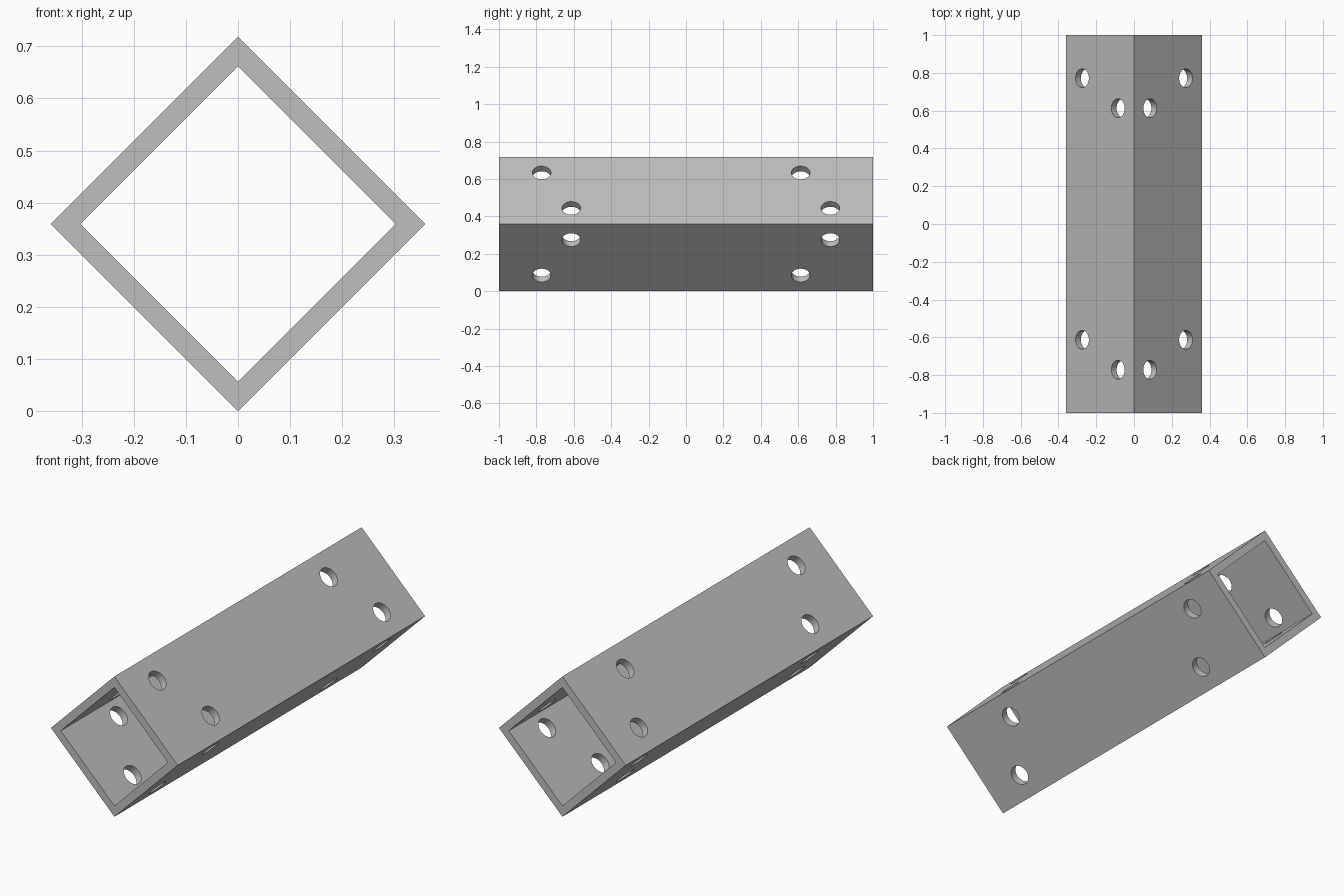
import bpy, bmesh
from math import pi, sqrt
from mathutils import Matrix, Vector

if "Cube" in bpy.data.objects:
    bpy.data.objects.remove(bpy.data.objects["Cube"])

OUTER = 0.359          # half diagonal of the tube, outside
INNER = 0.303          # half diagonal of the tube, inside
RADIUS = 0.05          # bolt hole radius
WALL = (OUTER - INNER) / sqrt(2)
MID = (OUTER + INNER) / 2 / sqrt(2)   # tube axis to middle of a wall

grey = bpy.data.materials.new("steel_grey")
grey.use_nodes = True
colour = (0.52, 0.52, 0.52, 1)
grey.diffuse_color = colour
grey.node_tree.nodes["Principled BSDF"].inputs["Base Color"].default_value = colour


def make_object(name, bm):
    bmesh.ops.recalc_face_normals(bm, faces=bm.faces)
    mesh = bpy.data.meshes.new(name)
    bm.to_mesh(mesh)
    bm.free()
    mesh.materials.append(grey)
    obj = bpy.data.objects.new(name, mesh)
    bpy.context.collection.objects.link(obj)
    return obj


# Square tube standing on its edge: outer and inner loops at both ends
bm = bmesh.new()
directions = [(1, 0), (0, 1), (-1, 0), (0, -1)]
loops = [[bm.verts.new((dx * r, y, OUTER + dz * r)) for dx, dz in directions]
         for r, y in ((OUTER, -1), (OUTER, 1), (INNER, 1), (INNER, -1))]
for a, b in zip(loops, loops[1:] + loops[:1]):
    for i in range(4):
        j = (i + 1) % 4
        bm.faces.new((a[i], a[j], b[j], b[i]))
tube = make_object("square_tube", bm)

# Staggered bolt holes, four through each wall
bm = bmesh.new()
for sx in (1, -1):
    for sz in (1, -1):
        normal = Vector((sx, 0, sz)).normalized()
        along = Vector((sx, 0, -sz)).normalized()
        turn = normal.to_track_quat('Z', 'Y').to_matrix().to_4x4()
        for y, side in ((-0.772, -sz), (-0.613, sz), (0.613, -sz), (0.772, sz)):
            centre = normal * MID + along * (side * sz * 0.134)
            centre += Vector((0, y, OUTER))
            bmesh.ops.create_cone(bm, cap_ends=True, segments=32,
                                  radius1=RADIUS, radius2=RADIUS, depth=WALL * 2,
                                  matrix=Matrix.Translation(centre) @ turn)
cutter = make_object("hole_cutter", bm)
cutter.hide_render = True

cut = tube.modifiers.new("bolt_holes", 'BOOLEAN')
cut.operation = 'DIFFERENCE'
cut.solver = 'EXACT'
cut.object = cutter
bpy.ops.object.select_all(action='DESELECT')
bpy.context.view_layer.objects.active = tube
tube.select_set(True)
bpy.ops.object.modifier_apply(modifier=cut.name)
bpy.data.objects.remove(cutter)
bpy.ops.object.shade_smooth_by_angle(angle=pi / 6)
